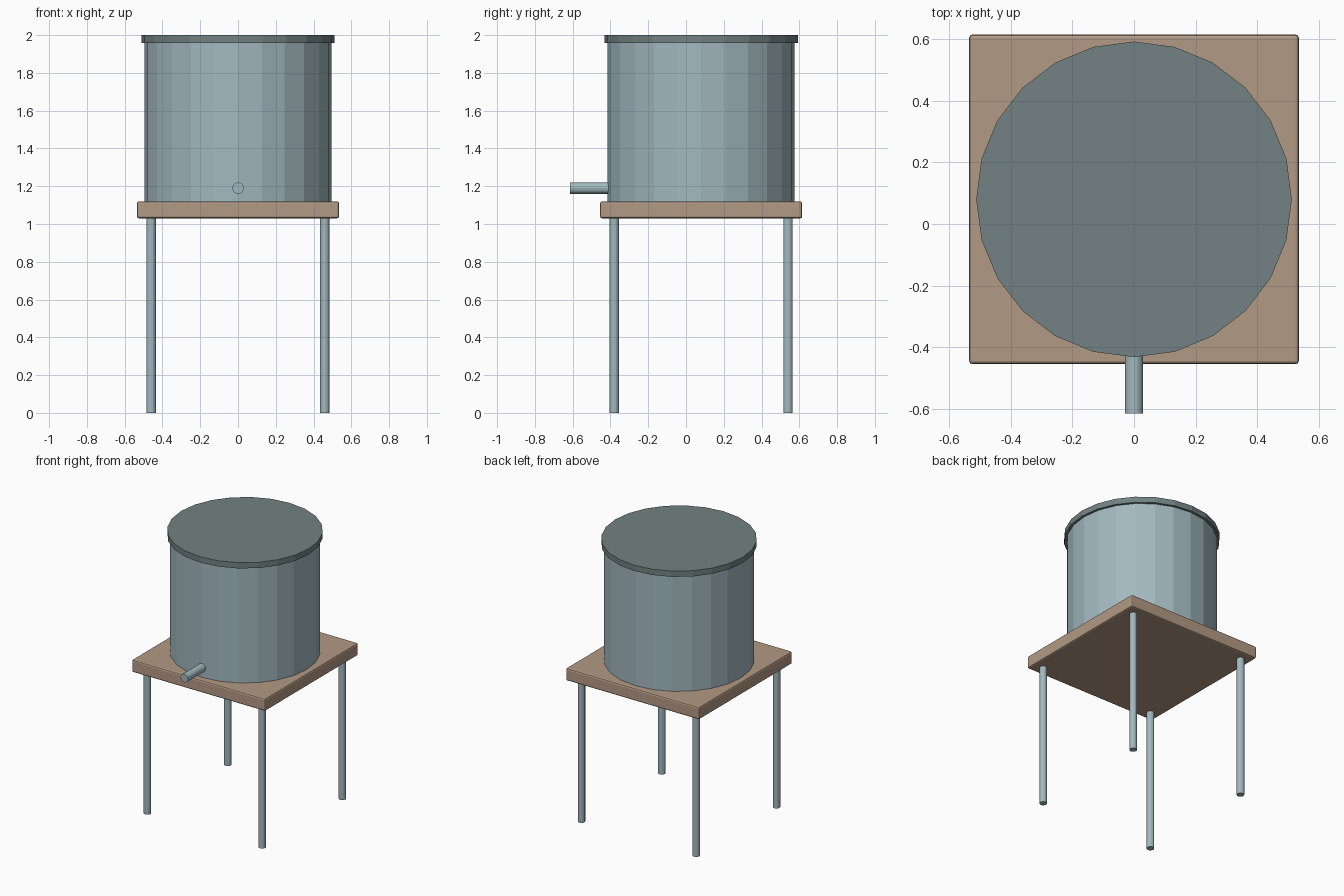
import bpy
from math import pi

cube = bpy.data.objects.get("Cube")
if cube:
    bpy.data.objects.remove(cube, do_unlink=True)

CY = 0.08       # centre of the stand in y
TOP = 1.12      # top of the platform


def material(name, rgb):
    m = bpy.data.materials.new(name)
    m.use_nodes = True
    m.diffuse_color = (*rgb, 1)
    bsdf = next(n for n in m.node_tree.nodes if n.type == 'BSDF_PRINCIPLED')
    bsdf.inputs["Base Color"].default_value = (*rgb, 1)
    return m


steel = material("pale steel", (0.36, 0.48, 0.52))
dark_steel = material("dark steel", (0.17, 0.22, 0.225))
wood = material("tan wood", (0.45, 0.32, 0.23))


def cylinder(name, radius, depth, centre, mat, sides, rotation=(0, 0, 0), smooth=False):
    bpy.ops.mesh.primitive_cylinder_add(vertices=sides, radius=radius, depth=depth,
                                        location=centre, rotation=rotation)
    obj = bpy.context.object
    obj.name = name
    obj.data.materials.append(mat)
    if smooth:
        bpy.ops.object.shade_smooth_by_angle()
    return obj


# Platform with softened edges
bpy.ops.mesh.primitive_cube_add(size=1, location=(0, CY, TOP - 0.045))
platform = bpy.context.object
platform.name = "platform"
platform.scale = (1.07, 1.07, 0.09)
bpy.ops.object.transform_apply(location=False, rotation=False, scale=True)
platform.data.materials.append(wood)
bevel = platform.modifiers.new("soft_edges", 'BEVEL')
bevel.width = 0.011
bevel.segments = 2

# Four legs
for side, x in (("left", 0.46), ("right", -0.46)):
    for end, y in (("front", -0.46), ("back", 0.46)):
        cylinder(f"{end}_{side}_leg", 0.025, 1.04, (x, CY + y, 0.52), steel, 16)

# Faceted tank, lid and outlet pipe
cylinder("tank", 0.495, 0.84, (0, CY, TOP + 0.42), steel, 24)
cylinder("lid", 0.512, 0.042, (0, CY, 1.979), dark_steel, 24)
cylinder("outlet_pipe", 0.03, 0.235, (0, -0.4975, 1.19), steel, 16, (pi / 2, 0, 0))
